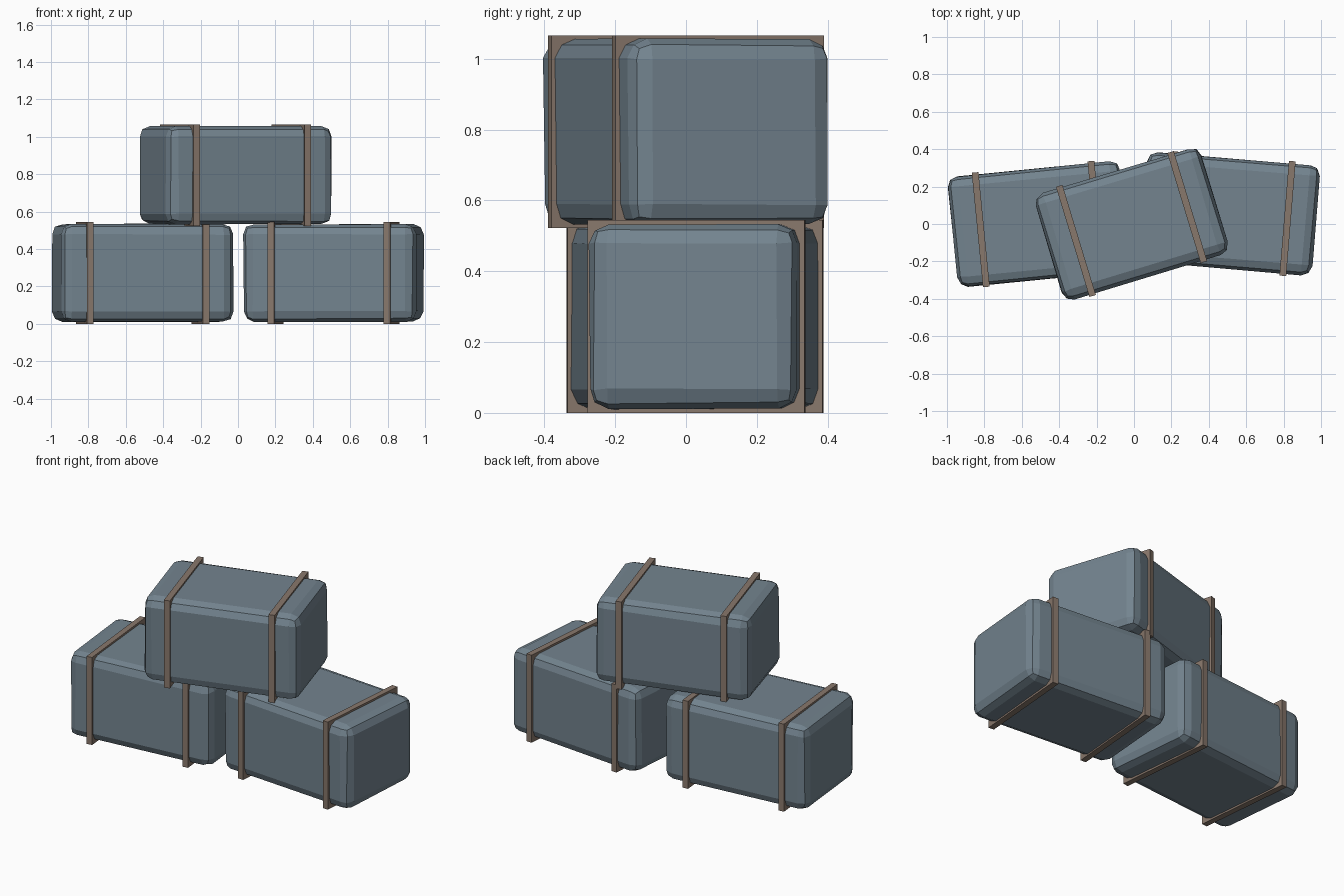
import bpy, bmesh, math, random
from mathutils import Matrix, Vector

if "Cube" in bpy.data.objects:
    bpy.data.objects.remove(bpy.data.objects["Cube"])

random.seed(4)


def material(name, rgb):
    m = bpy.data.materials.new(name)
    m.diffuse_color = (*rgb, 1.0)
    m.use_nodes = True
    m.node_tree.nodes["Principled BSDF"].inputs["Base Color"].default_value = m.diffuse_color
    return m


SLATE = material("slate blue cloth", (0.172, 0.23, 0.275))
BROWN = material("brown strap", (0.25, 0.188, 0.15))


def box(name, size, matrix, mat, bevel=0.0, jitter=0.0):
    """Flat shaded box, optionally with rounded edges and slight unevenness."""
    bm = bmesh.new()
    bmesh.ops.create_cube(bm, size=1.0)
    bmesh.ops.scale(bm, vec=size, verts=bm.verts)
    if bevel:
        bmesh.ops.bevel(bm, geom=bm.edges[:], offset=bevel, segments=2,
                        profile=0.5, affect='EDGES')
    if jitter:
        for v in bm.verts:
            v.co += Vector([random.uniform(-jitter, jitter) for _ in range(3)])
    bmesh.ops.recalc_face_normals(bm, faces=bm.faces)
    me = bpy.data.meshes.new(name)
    bm.to_mesh(me)
    bm.free()
    me.materials.append(mat)
    ob = bpy.data.objects.new(name, me)
    ob.matrix_world = matrix
    bpy.context.collection.objects.link(ob)
    return ob


def bundle(name, centre, angle):
    """Padded bale with two straps wrapped round it."""
    m = Matrix.Translation(centre) @ Matrix.Rotation(math.radians(angle), 4, 'Z')
    box(name + "_bale", (0.925, 0.59, 0.522), m, SLATE, bevel=0.055, jitter=0.003)
    for side, x in (("left", -0.311), ("right", 0.311)):
        box(f"{name}_{side}_strap", (0.036, 0.615, 0.545),
            m @ Matrix.Translation((x, 0, 0)), BROWN)


# Two bundles on the ground, one turned across the top
bundle("lower_left", (-0.51, 0.0, 0.2725), 5.6)
bundle("lower_right", (0.511, 0.055, 0.2725), -4.7)
bundle("upper", (-0.013, 0.0, 0.794), 16.9)
